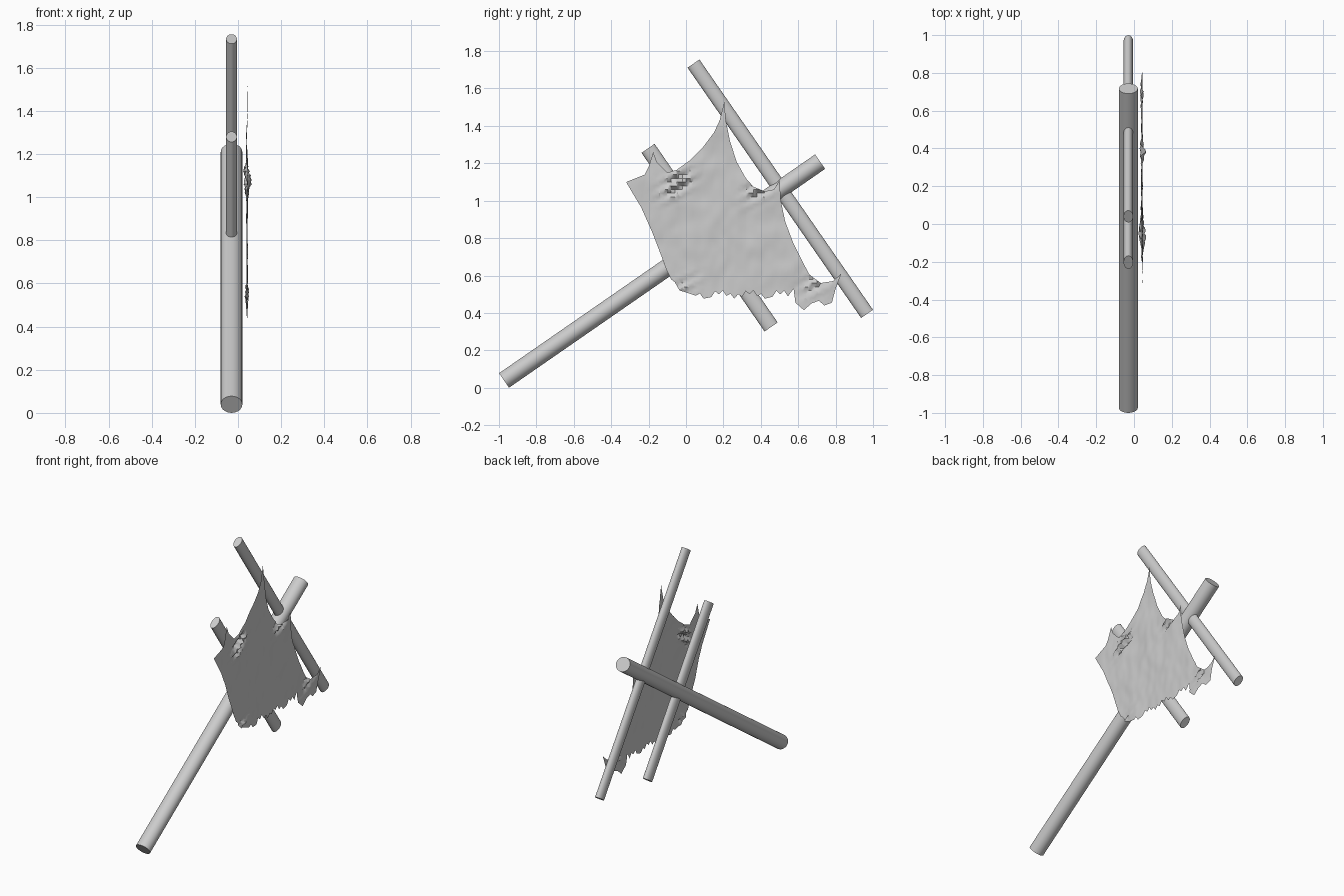
import bpy, bmesh, math
from mathutils import Matrix, Vector, noise

if "Cube" in bpy.data.objects:
    bpy.data.objects.remove(bpy.data.objects["Cube"])

grey = bpy.data.materials.new("plain grey")
grey.diffuse_color = (0.6, 0.6, 0.6, 1)
grey.use_nodes = True
grey.node_tree.nodes["Principled BSDF"].inputs["Base Color"].default_value = grey.diffuse_color


def finish(name, bm, angle):
    me = bpy.data.meshes.new(name)
    bm.to_mesh(me)
    bm.free()
    me.materials.append(grey)
    for p in me.polygons:
        p.use_smooth = True
    me.set_sharp_from_angle(angle=math.radians(angle))
    bpy.context.collection.objects.link(bpy.data.objects.new(name, me))


def pole(name, a, b, rx, r):
    """Round bar in the plane x = -0.03, from a to b given as (y, z)."""
    dy, dz = b[0] - a[0], b[1] - a[1]
    m = (Matrix.Translation((-0.03, (a[0] + b[0]) / 2, (a[1] + b[1]) / 2))
         @ Matrix.Rotation(math.atan2(-dy, dz), 4, 'X')
         @ Matrix.Diagonal((rx, r, 1, 1)))
    bm = bmesh.new()
    bmesh.ops.create_cone(bm, cap_ends=True, segments=32, radius1=1, radius2=1,
                          depth=math.hypot(dy, dz), matrix=m)
    finish(name, bm, 35)


# Mast and two crossbars
pole("main_pole", (-0.973, 0.039), (0.717, 1.209), 0.05, 0.047)
pole("upper_crossbar", (0.04, 1.733), (0.968, 0.395), 0.025, 0.0385)
pole("lower_crossbar", (-0.203, 1.28), (0.455, 0.325), 0.025, 0.0425)

# Torn cloth outline as (y, z), clockwise from the left tip
outline = [
    (-0.32, 1.10), (-0.22, 1.14), (-0.20, 1.18), (-0.175, 1.26), (-0.155, 1.205),
    (-0.10, 1.15), (-0.05, 1.165), (0.02, 1.215), (0.09, 1.285), (0.15, 1.365),
    (0.18, 1.43), (0.205, 1.53), (0.213, 1.43), (0.235, 1.32), (0.27, 1.21),
    (0.32, 1.12), (0.36, 1.075), (0.42, 1.05), (0.47, 1.06), (0.50, 1.11),
    (0.507, 1.0), (0.53, 0.89), (0.575, 0.77), (0.625, 0.67), (0.66, 0.605),
    (0.72, 0.56), (0.785, 0.57), (0.83, 0.61), (0.80, 0.53), (0.78, 0.455),
    (0.74, 0.44), (0.71, 0.465), (0.67, 0.45), (0.63, 0.415), (0.585, 0.455),
    (0.605, 0.50), (0.575, 0.53)]
# ragged hem
for i in range(25):
    outline.append((0.545 - 0.0205 * i, 0.488 + 0.022 * (i % 2) + 0.012 * math.sin(i * 0.8)))
outline += [(0.0, 0.51), (-0.02, 0.535), (-0.035, 0.52), (-0.06, 0.565), (-0.08, 0.58),
            (-0.105, 0.63), (-0.13, 0.70), (-0.18, 0.83), (-0.24, 0.965), (-0.285, 1.04)]

bm = bmesh.new()
bm.faces.new([bm.verts.new((0.042, y, z)) for y, z in reversed(outline)])
bmesh.ops.triangulate(bm, faces=bm.faces[:])
# cut the sheet into a fine grid
for axis, lo, hi in ((1, -0.32, 0.84), (2, 0.42, 1.53)):
    for i in range(1, int((hi - lo) / 0.02)):
        co, no = Vector((0, 0, 0)), Vector((0, 0, 0))
        co[axis], no[axis] = lo + 0.02 * i, 1
        bmesh.ops.bisect_plane(bm, geom=bm.verts[:] + bm.edges[:] + bm.faces[:],
                               dist=1e-5, plane_co=co, plane_no=no)

# soft wrinkles, with gathered folds beside the torn scoops
gathers = [(-0.05, 1.09, 0.024), (0.40, 1.07, 0.02), (0.70, 0.57, 0.013), (-0.02, 0.53, 0.01)]
for v in bm.verts:
    y, z = v.co.y, v.co.z
    x = 0.042 + 0.008 * noise.noise((0, y * 6, z * 6)) + 0.003 * noise.noise((3, y * 20, z * 14))
    for gy, gz, amp in gathers:
        u = (y - gy) * 0.8 + (z - gz) * 0.6
        w = (z - gz) * 0.8 - (y - gy) * 0.6
        x += amp * math.exp(-(u / 0.09) ** 2 - (w / 0.05) ** 2) * math.cos(w * 110 + u * 20)
    v.co.x = min(max(x, 0.022), 0.075)
bm.normal_update()
finish("torn_cloth", bm, 40)
